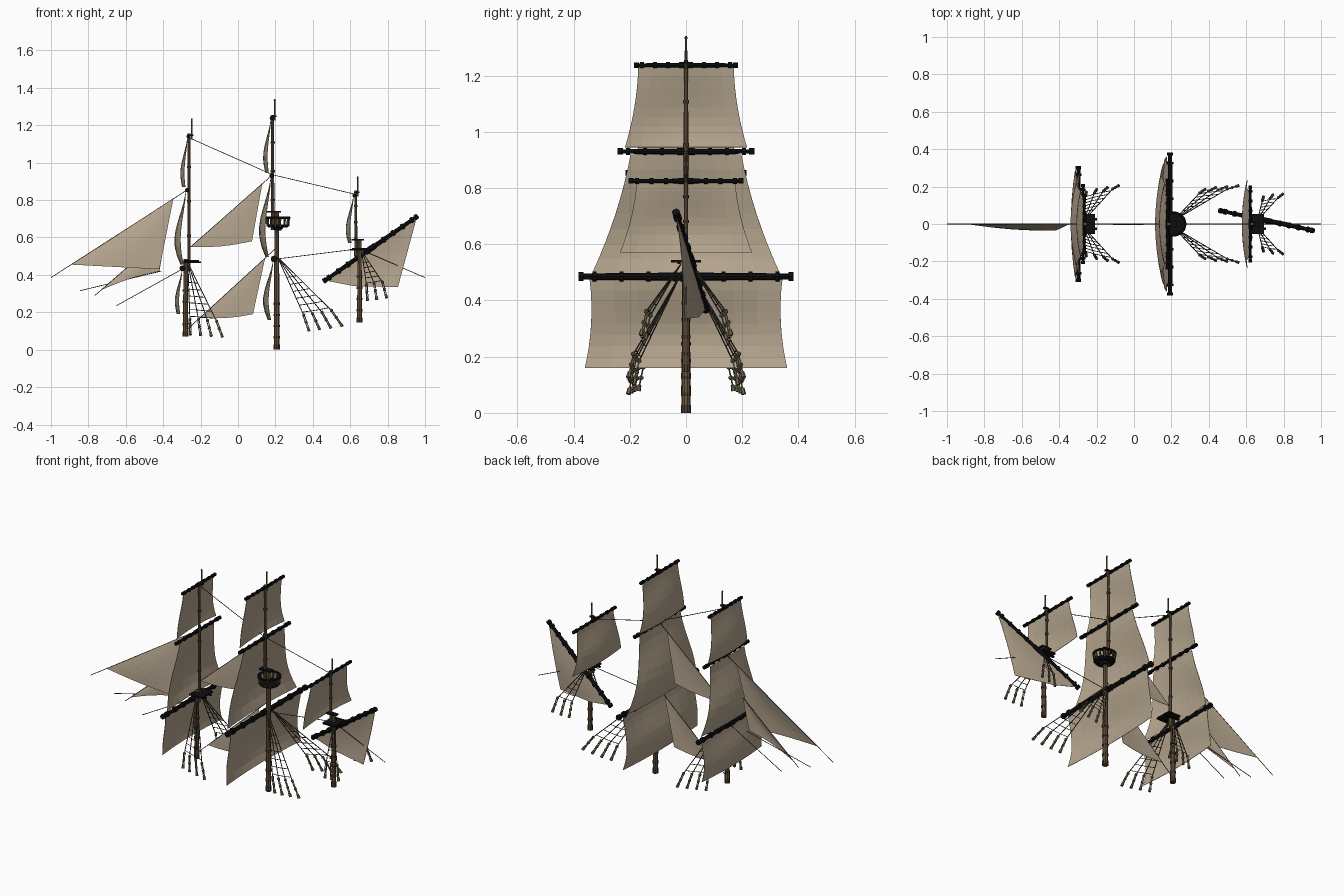
import bpy, bmesh, math
from mathutils import Vector as V, Matrix

if "Cube" in bpy.data.objects:
    bpy.data.objects.remove(bpy.data.objects["Cube"])

def mat(name, r, g, b):
    m = bpy.data.materials.new(name)
    m.diffuse_color = (r, g, b, 1)
    m.use_nodes = True
    m.node_tree.nodes["Principled BSDF"].inputs["Base Color"].default_value = m.diffuse_color
    return m

SAIL = mat("canvas tan", .46, .375, .27)
WOOD = mat("mast brown", .16, .10, .052)
BAND = mat("band dark brown", .075, .048, .028)
BLACK = mat("yard black", .004, .0045, .005)
ROPE = mat("rope dark grey", .045, .04, .033)
BLOCK = mat("deadeye tan", .17, .135, .075)

def finish(bm, name, m):
    me = bpy.data.meshes.new(name)
    bm.to_mesh(me)
    bm.free()
    me.materials.append(m)
    ob = bpy.data.objects.new(name, me)
    bpy.context.collection.objects.link(ob)
    return ob

def rod(bm, p, q, r0, r1=None, n=8):
    p, q = V(p), V(q)
    d = q - p
    M = Matrix.Translation((p + q) / 2) @ d.to_track_quat('Z', 'Y').to_matrix().to_4x4()
    bmesh.ops.create_cone(bm, cap_ends=True, segments=n, radius1=r0,
                          radius2=r0 if r1 is None else r1, depth=d.length, matrix=M)

def ball(bm, p, r):
    bmesh.ops.create_icosphere(bm, subdivisions=1, radius=r, matrix=Matrix.Translation(V(p)))

def box(bm, c, s):
    bmesh.ops.create_cube(bm, size=1, matrix=Matrix.Translation(V(c)) @ Matrix.Diagonal((*s, 1)))

def sheet(name, f, nu=8, nv=8):
    # cloth patch from a function of u, v in 0..1
    bm = bmesh.new()
    g = [[bm.verts.new(f(i / nu, j / nv)) for i in range(nu + 1)] for j in range(nv + 1)]
    for j in range(nv):
        for i in range(nu):
            bm.faces.new((g[j][i], g[j][i + 1], g[j + 1][i + 1], g[j + 1][i]))
    bmesh.ops.remove_doubles(bm, verts=bm.verts, dist=1e-5)
    ob = finish(bm, name, SAIL)
    s = ob.modifiers.new("thickness", 'SOLIDIFY')
    s.thickness = .002
    s.offset = 0

def square_sail(name, x, z0, z1, w0, w1, bulge, waist):
    def f(u, v):
        s = 2 * u - 1
        w = w0 + (w1 - w0) * v - waist * 4 * v * (1 - v)
        belly = bulge * math.sin(math.pi * (1 - v) ** 1.5) * (1 - .5 * s * s)
        return (x - belly - (.012 + .016 * (1 - s * s)) * (1 - v), s * w, z0 + (z1 - z0) * v)
    sheet(name, f)

def corner_sail(name, a, b, c, d, belly, hollow=0):
    # edge a-b is the luff, d-c the leech; a == d makes a triangle
    a, b, c, d = map(V, (a, b, c, d))
    def f(u, v):
        p = a.lerp(b, v).lerp(d.lerp(c, v), u)
        k = math.sin(math.pi * u) * math.sin(math.pi * (.15 + .7 * v)) * v
        return p + V((0, belly * k, 0)) + V((0, 0, hollow * math.sin(math.pi * u) * v ** 3))
    sheet(name, f)

def yard(name, p, q, r, bands=4):
    # tapered spar with bands and end knobs
    bm = bmesh.new()
    p, q = V(p), V(q)
    mid, d = (p + q) / 2, (q - p).normalized()
    L = (q - p).length / 2
    for s in (-1, 1):
        rod(bm, mid, mid + d * L * s, r, r * .75)
        for i in range(bands):
            c = mid + d * L * s * (i + .4) / bands
            rod(bm, c - d * .007, c + d * .007, r * 1.25)
        rod(bm, mid + d * s * (L - .018), mid + d * s * L, r * 1.15)
    rod(bm, mid - d * .02, mid + d * .02, r * 1.25)
    finish(bm, name, BLACK)

def mast(name, x, z0, z1, r, tx, tz0, tz1, px, pz):
    bm = bmesh.new()
    rod(bm, (x, 0, z0), (x, 0, z1), r, r * .8, 10)
    rod(bm, (tx, 0, tz0), (tx, 0, tz1), r * .62, r * .45)
    rod(bm, (px, 0, tz1 - .03), (px, 0, pz), .005, .004, 6)
    ball(bm, (px, 0, pz - .006), .006)
    finish(bm, name, WOOD)
    bm = bmesh.new()
    for i in range(5):
        z = z0 + .06 * i
        rod(bm, (x, 0, z), (x, 0, z + (.028 if i == 0 else .012)), r * 1.14, None, 10)
    for k in (.25, .5, .75):
        z = tz0 + (tz1 - tz0) * k
        rod(bm, (tx, 0, z), (tx, 0, z + .012), r * .72)
    finish(bm, name + "_bands", BAND)
    bm = bmesh.new()
    box(bm, ((tx + px) / 2, 0, tz1 - .008), (abs(px - tx) + .02, .018, .008))
    finish(bm, name + "_cap", BLACK)

def shrouds(name, top, feet, rows):
    # fan of ropes with ratlines and deadeye pairs, both sides
    rb, db = bmesh.new(), bmesh.new()
    for s in (-1, 1):
        ends = []
        t = V((top[0], s * .018, top[1]))
        for x, y, z in feet:
            foot = V((x, s * y, z))
            eye = foot + V(((top[0] - x) * .17, -s * .018, .085))
            rod(rb, t, eye, .0026, None, 5)
            d = eye - foot
            for o in (-.004, .004):
                rod(db, foot + V((o, 0, 0)), eye + V((o, 0, 0)), .0028, None, 4)
            ball(db, eye, .0095)
            ball(db, foot + d * .55, .0095)
            rod(db, foot, foot + d * .25, .009, .007, 6)
            ends.append(eye)
        for k in range(rows):
            f = .35 + .6 * k / (rows - 1)
            for a, b in zip(ends, ends[1:]):
                rod(rb, t.lerp(a, f), t.lerp(b, f), .002, None, 4)
    finish(rb, name + "_shrouds", ROPE)
    finish(db, name + "_deadeyes", BLOCK)

# masts
mast("main_mast", .207, 0, .74, .016, .185, .64, 1.255, .196, 1.34)
mast("fore_mast", -.28, .07, .485, .015, -.262, .42, 1.155, -.247, 1.235)
mast("mizzen_mast", .65, .145, .59, .014, .63, .5, .85, .64, .925)

# yards: name, x, z, half length, radius
for n, x, z, h, r in (("main_lower", .193, .485, .383, .0145), ("main_middle", .18, .93, .243, .010),
                      ("main_upper", .18, 1.237, .185, .0085), ("fore_lower", -.297, .435, .31, .013),
                      ("fore_middle", -.272, .853, .215, .0095), ("fore_upper", -.266, 1.14, .16, .0085),
                      ("mizzen_upper", .622, .825, .205, .0085)):
    yard(n + "_yard", (x, -h, z), (x, h, z), r)
yard("lateen_yard", (.457, .072, .365), (.96, -.036, .715), .0125, 5)

# square sails: x, bottom, top, half widths, belly, waist
square_sail("main_course", .188, .16, .475, .36, .343, .035, .014)
square_sail("main_topsail", .176, .495, .92, .335, .197, .045, .015)
square_sail("main_topgallant", .176, .945, 1.23, .217, .17, .022, .01)
square_sail("fore_course", -.298, .19, .428, .29, .278, .02, .012)
square_sail("fore_topsail", -.279, .455, .843, .27, .165, .042, .013)
square_sail("fore_topgallant", -.27, .87, 1.132, .19, .145, .018, .008)
square_sail("mizzen_topsail", .618, .57, .822, .235, .175, .022, .01)

# lateen sail, staysails and jibs
corner_sail("lateen_sail", (.465, .07, .37), (.955, -.034, .705), (.855, -.005, .335), (.62, .045, .34), .015)
t = (.13, 0, .89)
corner_sail("upper_staysail", t, (-.255, 0, .55), (.075, 0, .58), t, -.006, -.012)
t = (.145, 0, .49)
corner_sail("lower_staysail", t, (-.2, 0, .17), (.08, 0, .19), t, -.006, -.01)
t = (-.345, 0, .81)
corner_sail("outer_jib", t, (-.89, 0, .455), (-.42, -.035, .43), t, -.022)
t = (-.385, 0, .62)
corner_sail("inner_jib", t, (-.73, 0, .32), (-.42, -.012, .42), t, -.015, .01)

# stays in the centre plane
bm = bmesh.new()
for x0, z0, x1, z1 in ((-1, .385, -.27, .855), (-.845, .315, -.41, .42), (-.765, .29, -.39, .615),
                       (-.65, .235, -.29, .435), (-.255, 1.13, .185, .935), (.185, .935, .63, .83),
                       (.21, .485, .65, .54), (.655, .535, 1, .385), (-.27, .535, .185, .935),
                       (-.28, .1, .2, .54)):
    rod(bm, (x0, 0, z0), (x1, 0, z1), .002, None, 5)
finish(bm, "stays", ROPE)

# shrouds
shrouds("main", (.212, .495), [(.38, .185, .1), (.437, .195, .107), (.497, .2, .115), (.558, .205, .125)], 6)
shrouds("fore", (-.268, .465), [(-.255, .17, .078), (-.2, .185, .076), (-.142, .195, .071), (-.083, .205, .067)], 6)
shrouds("mizzen", (.66, .53), [(.692, .145, .262), (.742, .155, .268), (.795, .16, .276)], 5)

# mast platforms with short supports beneath
for n, x, z in (("fore", -.25, .475), ("mizzen", .652, .54)):
    bm = bmesh.new()
    box(bm, (x, 0, z), (.085, .105, .009))
    for s in (-1, 1):
        box(bm, (x, s * .025, z - .007), (.105, .012, .008))
    if n == "mizzen":
        box(bm, (x - .012, 0, z + .047), (.065, .03, .008))
    finish(bm, n + "_platform", BLACK)

# crow's nest: floor, rails and cap, then the posts
bm = bmesh.new()
c = V((.213, 0, 0))
rod(bm, c + V((0, 0, .652)), c + V((0, 0, .668)), .054, .056, 14)
rod(bm, c + V((0, 0, .637)), c + V((0, 0, .652)), .018, .03, 10)
for z, r, h in ((.706, .062, .007), (.664, .057, .005)):
    pts = [c + V((r * math.cos(a * math.pi / 7), r * math.sin(a * math.pi / 7), z)) for a in range(14)]
    for a, b in zip(pts, pts[1:] + pts[:1]):
        rod(bm, a, b, h, None, 6)
box(bm, (.192, 0, .738), (.075, .035, .009))
finish(bm, "crows_nest", BLACK)
bm = bmesh.new()
for i in range(14):
    a = i * math.pi / 7
    e = V((math.cos(a), math.sin(a), 0))
    rod(bm, c + e * .056 + V((0, 0, .66)), c + e * .06 + V((0, 0, .704)), .006, None, 5)
finish(bm, "crows_nest_posts", BAND)
